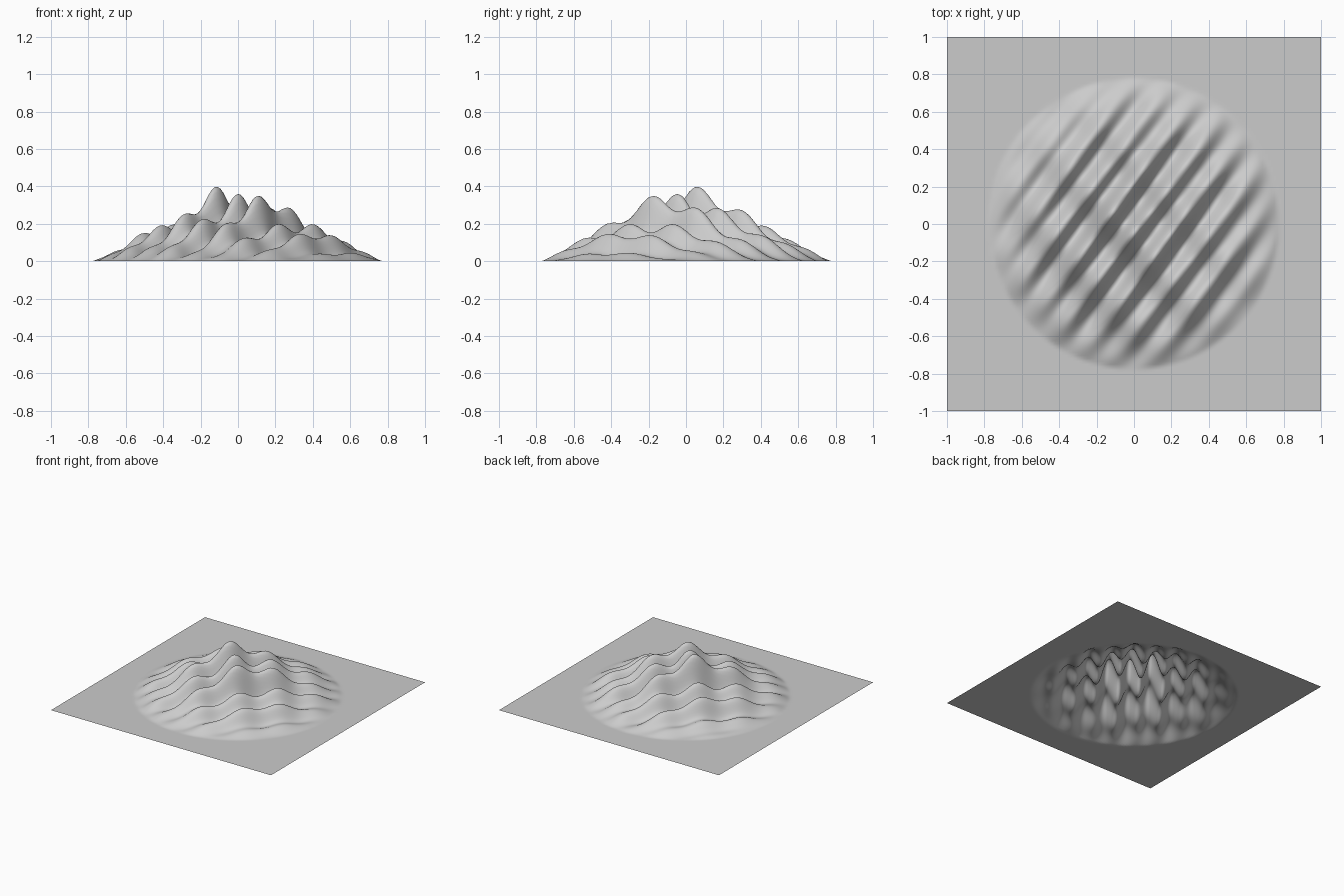
import bpy, bmesh, math
from mathutils import Vector

if "Cube" in bpy.data.objects:
    bpy.data.objects.remove(bpy.data.objects["Cube"])

CELLS = 128                        # grid cells per side
RADIUS = 0.775                     # foot of the hill
SUMMIT = Vector((-0.12, 0.06))     # highest crest
K1 = Vector((30.6, -22.8))         # main ridges
K2 = Vector((15.0, 13.5))          # bumps along each ridge
K3 = K1 / 2 + K2 * 0.2             # alternates taller and lower ridges


def height(x, y):
    """Cone scaled by three crossing waves, flat outside the foot."""
    p = Vector((x, y))
    d = p - SUMMIT
    slope = (0.36 + 0.13 * math.cos(K1.dot(d))
             + 0.07 * math.cos(K2.dot(d))
             + 0.06 * math.cos(K3.dot(d)))
    return max(0.0, RADIUS - p.length) * slope


# Flat sheet raised into a rippled hill
bm = bmesh.new()
bmesh.ops.create_grid(bm, x_segments=CELLS, y_segments=CELLS, size=1.0)
for v in bm.verts:
    v.co.z = height(v.co.x, v.co.y)
for f in bm.faces:
    f.smooth = True
mesh = bpy.data.meshes.new("terrain")
bm.to_mesh(mesh)
bm.free()

# Plain grey ground
grey = bpy.data.materials.new("light grey")
grey.diffuse_color = (0.6, 0.6, 0.6, 1.0)
grey.use_nodes = True
grey.node_tree.nodes["Principled BSDF"].inputs["Base Color"].default_value = grey.diffuse_color
mesh.materials.append(grey)

terrain = bpy.data.objects.new("terrain", mesh)
bpy.context.collection.objects.link(terrain)
